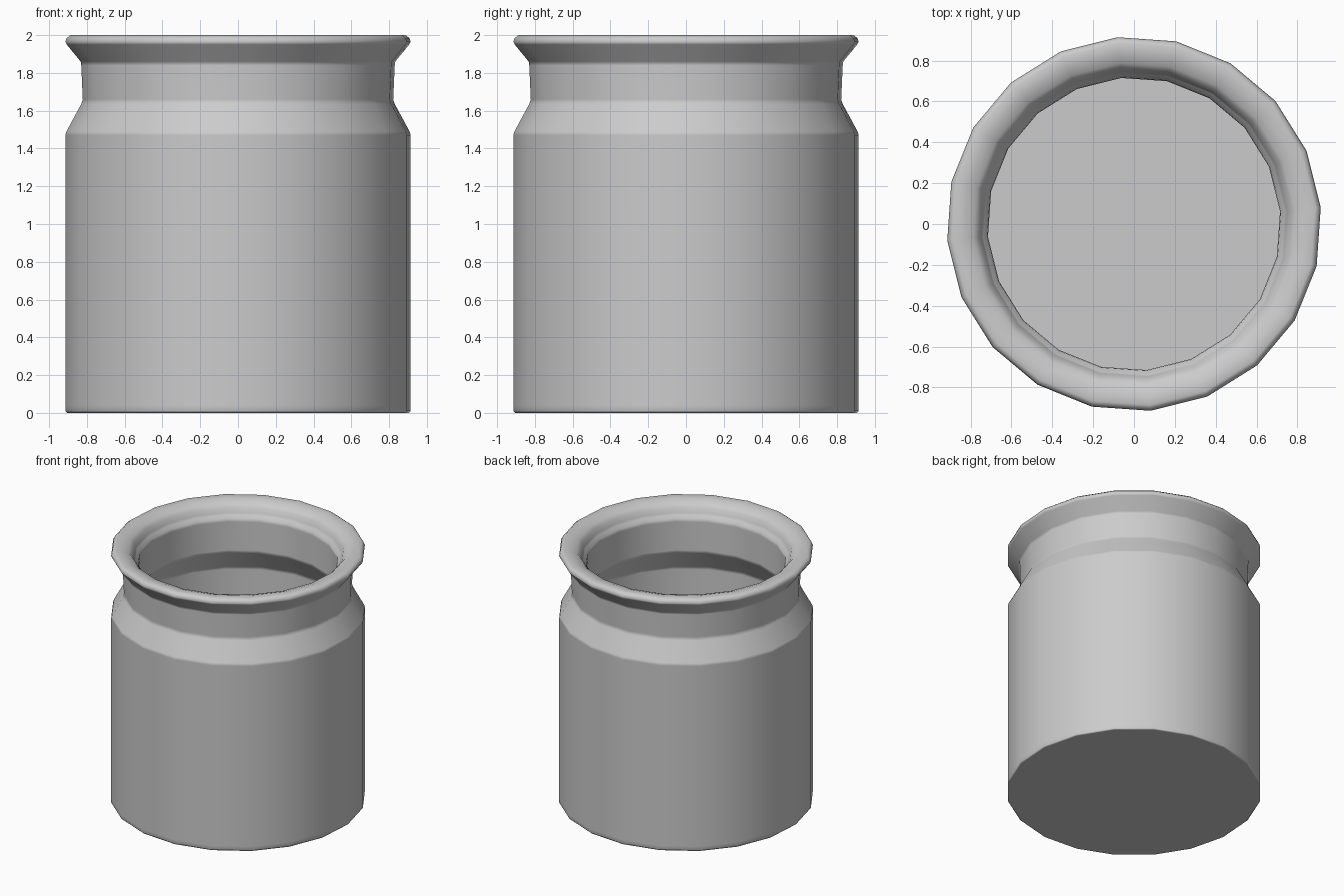
import bpy, bmesh, math

if "Cube" in bpy.data.objects:
    bpy.data.objects.remove(bpy.data.objects["Cube"])

SIDES = 20
OFFSET = math.radians(5)
FLOOR = 0.04

# Closed half-profile (radius, height) with short bevels at the corners
PROFILE = [
    (0.0, 0.0), (0.85, 0.0), (0.908, 0.0), (0.918, 0.01), (0.918, 0.04),   # base
    (0.918, 1.47), (0.912, 1.49),                                         # body
    (0.833, 1.635), (0.825, 1.66), (0.833, 1.84), (0.836, 1.86),          # shoulder and neck
    (0.91, 1.95), (0.918, 1.965), (0.91, 1.985),                          # flared rim
    (0.89, 2.0), (0.84, 1.997), (0.79, 1.98),
    (0.765, 1.955), (0.75, 1.92), (0.742, 1.9),                           # rim throat
    (0.722, 1.885), (0.718, 1.86), (0.718, 1.635), (0.722, 1.61),         # inner lip and neck
    (0.811, 1.465), (0.815, 1.44), (0.815, FLOOR + 0.03), (0.805, FLOOR), # inner shoulder and wall
    (0.76, FLOOR), (0.08, FLOOR), (0.0, FLOOR - 0.015),                   # floor with small dimple
]


def lathe(name, profile):
    """Revolve a half-profile into a faceted closed solid."""
    bm = bmesh.new()
    rings = []
    for r, z in profile:
        if r == 0:
            rings.append([bm.verts.new((0, 0, z))])
        else:
            rings.append([bm.verts.new((r * math.cos(OFFSET + math.tau * i / SIDES),
                                        r * math.sin(OFFSET + math.tau * i / SIDES), z))
                          for i in range(SIDES)])
    for a, b in zip(rings, rings[1:]):
        for i in range(SIDES):
            j = (i + 1) % SIDES
            if len(a) == 1:
                bm.faces.new((a[0], b[j], b[i]))
            elif len(b) == 1:
                bm.faces.new((a[i], a[j], b[0]))
            else:
                bm.faces.new((a[i], a[j], b[j], b[i]))
    bmesh.ops.recalc_face_normals(bm, faces=bm.faces[:])
    mesh = bpy.data.meshes.new(name)
    bm.to_mesh(mesh)
    bm.free()
    obj = bpy.data.objects.new(name, mesh)
    bpy.context.collection.objects.link(obj)
    # Keep broad faces flat-shaded along the profile, blend only across the bevels
    mod = obj.modifiers.new("weighted_normals", 'WEIGHTED_NORMAL')
    mod.weight = 90
    mod.keep_sharp = True
    return obj


jar = lathe("jar", PROFILE)
bpy.context.view_layer.objects.active = jar
jar.select_set(True)
bpy.ops.object.shade_smooth_by_angle(angle=math.radians(60))
